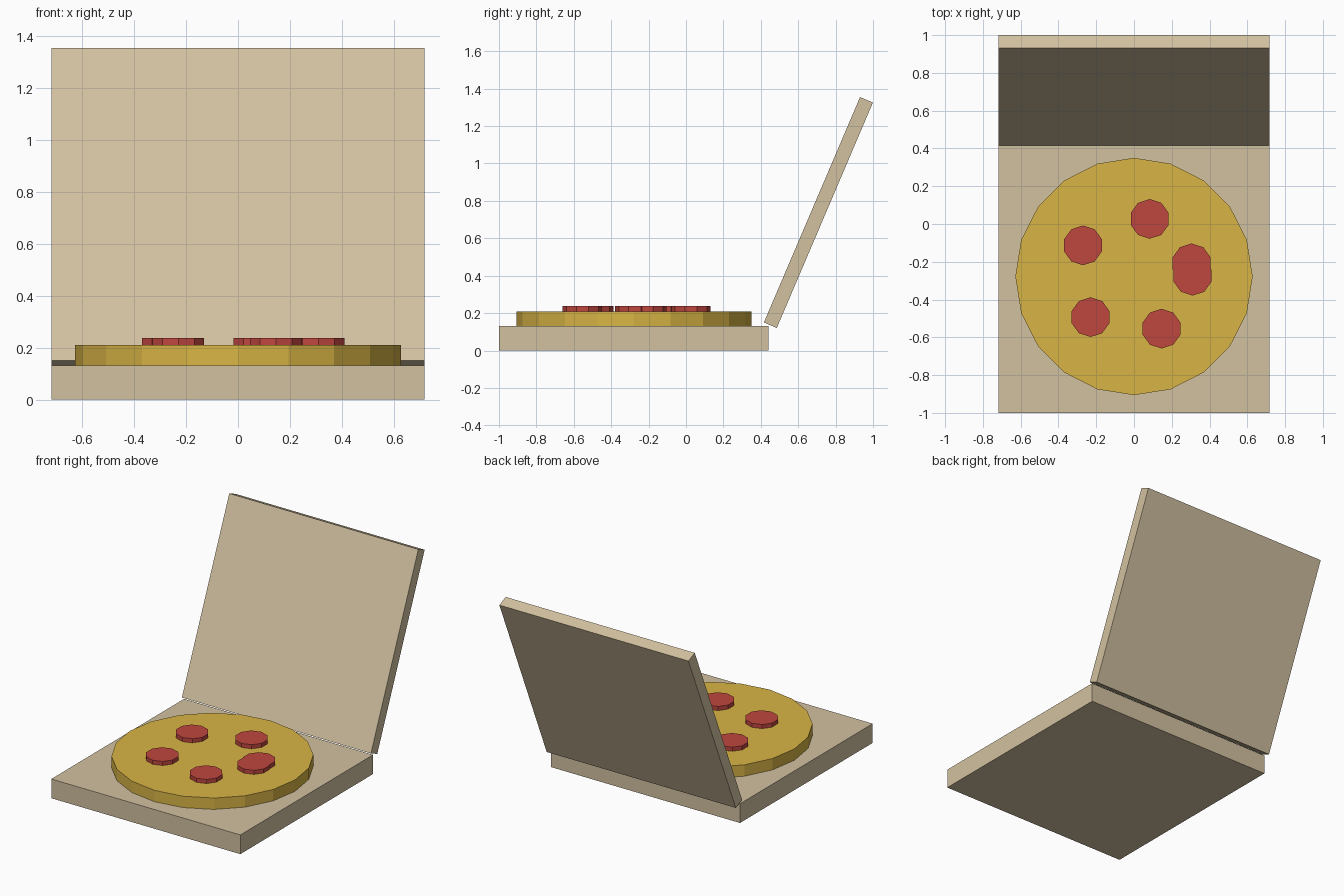
import bpy, math
from mathutils import Vector

if "Cube" in bpy.data.objects:
    bpy.data.objects.remove(bpy.data.objects["Cube"])


def srgb(r, g, b):
    f = lambda c: c / 12.92 if c <= 0.04045 else ((c + 0.055) / 1.055) ** 2.4
    return tuple(f(v / 255) for v in (r, g, b)) + (1.0,)


def material(name, rgb):
    m = bpy.data.materials.new(name)
    m.diffuse_color = srgb(*rgb)
    m.use_nodes = True
    m.node_tree.nodes["Principled BSDF"].inputs["Base Color"].default_value = m.diffuse_color
    return m


cardboard = material("cardboard", (210, 193, 160))
cheese = material("cheese", (216, 180, 69))
sausage = material("sausage_red", (191, 70, 63))


def box(name, size, loc, mat, tilt=0.0):
    bpy.ops.mesh.primitive_cube_add(size=1, location=loc)
    o = bpy.context.object
    o.name = name
    for v in o.data.vertices:
        v.co = Vector(a * b for a, b in zip(v.co, size))
    o.rotation_euler.x = tilt
    o.data.materials.append(mat)


def disc(name, sides, radius, x, y, z0, z1, mat):
    bpy.ops.mesh.primitive_cylinder_add(vertices=sides, radius=radius, depth=z1 - z0,
                                        location=(x, y, (z0 + z1) / 2))
    o = bpy.context.object
    o.name = name
    o.data.materials.append(mat)


# Box tray
box("box_base", (1.436, 1.44, 0.132), (0, -0.28, 0.066), cardboard)

# Open lid leaning back behind the tray
box("box_lid", (1.436, 0.075, 1.31), (0, 0.708, 0.738), cardboard, -math.radians(23.1))

# Pizza
disc("pizza", 20, 0.628, 0, -0.278, 0.132, 0.21, cheese)

# Toppings (two of them overlap)
spots = [(-0.27, -0.113), (0.083, 0.027), (-0.23, -0.493),
         (0.146, -0.554), (0.305, -0.208), (0.31, -0.274)]
for i, (x, y) in enumerate(spots):
    disc(f"topping_{i + 1}", 10, 0.105, x, y, 0.21, 0.238, sausage)
